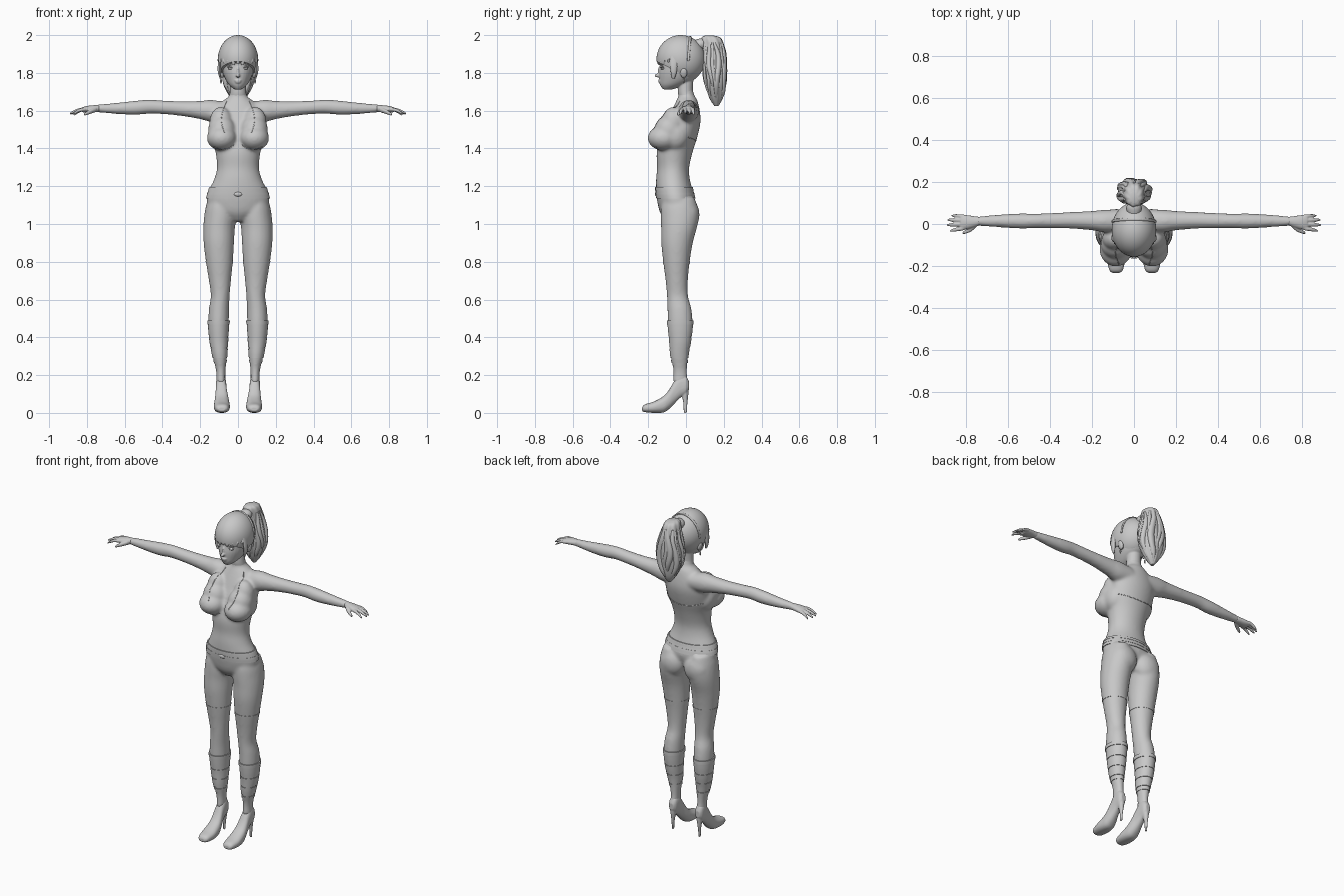
import bpy, bmesh, math, random
from mathutils import Matrix, Vector

if "Cube" in bpy.data.objects:
    bpy.data.objects.remove(bpy.data.objects["Cube"])

random.seed(4)
grey = bpy.data.materials.new("plain_grey")
grey.diffuse_color = (0.58, 0.58, 0.58, 1)
grey.use_nodes = True
grey.node_tree.nodes["Principled BSDF"].inputs["Base Color"].default_value = grey.diffuse_color
BOTH = (1, -1)


def sample(rows, t):
    """Smoothly interpolate a row of numbers; t runs from 0 to len(rows) - 1."""
    i = min(int(t), len(rows) - 2)
    f = t - i
    a, b, c, d = (rows[min(max(k, 0), len(rows) - 1)] for k in (i - 1, i, i + 1, i + 2))
    return [0.5 * (2 * q + (r - p) * f + (2 * p - 5 * q + 4 * r - s) * f * f
                   + (3 * q - p - 3 * r + s) * f ** 3) for p, q, r, s in zip(a, b, c, d)]


def at_height(rows, z):
    """Section of a vertical loft at height z."""
    for i in range(len(rows) - 1):
        hi, lo = rows[i][0], rows[i + 1][0]
        if (hi - z) * (z - lo) >= 0:
            return sample(rows, i + (z - hi) / (lo - hi))
    return rows[-1]


def loft(bm, axis, rows, side=1, n=24, steps=4, flute=0.0, waves=7, power=1.0):
    """Closed loft. Each row is position, a_min, a_max, b_min, b_max; power below 1 squares it off."""
    rings = []
    count = (len(rows) - 1) * steps
    for k in range(count + 1):
        t, a0, a1, b0, b1 = sample(rows, k / steps)
        ring = []
        for j in range(n):
            w = 2 * math.pi * j / n
            m = 1 + flute * math.cos(waves * w + t * 14)
            c, s = (math.copysign(abs(v) ** power, v) for v in (math.cos(w), math.sin(w)))
            a = (a0 + a1) / 2 + (a1 - a0) / 2 * c * m
            b = (b0 + b1) / 2 + (b1 - b0) / 2 * s * m
            co = {'z': (a, b, t), 'x': (t, a, b), 'y': (a, t, b)}[axis]
            ring.append(bm.verts.new((co[0] * side, co[1], co[2])))
        rings.append(ring)
    for p, q in zip(rings, rings[1:]):
        for j in range(n):
            bm.faces.new((p[j], p[(j + 1) % n], q[(j + 1) % n], q[j]))
    bm.faces.new(rings[0])
    bm.faces.new(rings[-1])


def ball(bm, centre, radii, seg=24, tilt=0):
    m = (Matrix.Translation(centre) @ Matrix.Rotation(tilt, 4, 'Y')
         @ Matrix.Diagonal((*radii, 1)))
    bmesh.ops.create_uvsphere(bm, u_segments=seg, v_segments=seg // 2, radius=1, matrix=m)


def finish(bm, name, voxel=0, smooth=0):
    bmesh.ops.recalc_face_normals(bm, faces=bm.faces)
    me = bpy.data.meshes.new(name)
    bm.to_mesh(me)
    bm.free()
    ob = bpy.data.objects.new(name, me)
    bpy.context.collection.objects.link(ob)
    me.materials.append(grey)
    bpy.ops.object.select_all(action='DESELECT')
    bpy.context.view_layer.objects.active = ob
    ob.select_set(True)
    if voxel:
        r = ob.modifiers.new("fuse", 'REMESH')
        r.mode, r.voxel_size = 'VOXEL', voxel
        s = ob.modifiers.new("soften", 'SMOOTH')
        s.factor, s.iterations = 0.5, smooth
        bpy.ops.object.convert(target='MESH')
    bpy.ops.object.shade_smooth_by_angle(angle=math.radians(50))
    return ob


def sym(rows):
    return [(z, -w, w, y0, y1) for z, w, y0, y1 in rows]


# Body: torso, bust, hips, legs and arms fused into one skin
torso = sym([(1.72, .043, -.045, .035), (1.68, .046, -.04, .045), (1.655, .075, -.05, .06),
             (1.60, .13, -.075, .073), (1.54, .139, -.10, .077), (1.46, .137, -.135, .06),
             (1.38, .119, -.155, .035), (1.30, .111, -.153, .017), (1.24, .125, -.158, .02),
             (1.18, .153, -.158, .035), (1.12, .166, -.152, .048), (1.06, .135, -.137, .03),
             (1.015, .04, -.105, 0)])
leg = [(1.14, .04, .155, -.12, .045), (1.09, .014, .171, -.132, .062), (1.04, .008, .179, -.134, .069),
       (.98, .016, .184, -.132, .058), (.90, .021, .182, -.131, .036), (.80, .027, .17, -.121, .02),
       (.70, .037, .154, -.108, .01), (.62, .044, .144, -.101, .011), (.55, .047, .154, -.098, .029),
       (.47, .049, .157, -.096, .035), (.38, .054, .149, -.087, .025), (.30, .059, .134, -.081, .011),
       (.22, .066, .116, -.067, .006), (.16, .066, .115, -.07, .012)]
arm = [(.06, -.04, .07, 1.54, 1.645), (.14, -.04, .068, 1.54, 1.657), (.20, -.03, .062, 1.555, 1.652),
       (.30, -.022, .057, 1.572, 1.65), (.40, -.02, .052, 1.582, 1.654), (.47, -.02, .049, 1.584, 1.658),
       (.54, -.022, .05, 1.578, 1.653), (.64, -.016, .045, 1.582, 1.642), (.75, -.008, .035, 1.592, 1.632)]
bm = bmesh.new()
loft(bm, 'z', torso, n=32)
for s in BOTH:
    loft(bm, 'z', leg, s)
    loft(bm, 'x', arm, s)
    ball(bm, (s * .086, -.118, 1.455), (.079, .085, .066))
    ball(bm, (s * .085, -.092, 1.495), (.074, .075, .08), tilt=s * .1)
    ball(bm, (s * .09, -.068, 1.535), (.062, .06, .085))
    ball(bm, (s * .10, -.06, 1.47), (.056, .075, .08))
    ball(bm, (s * .083, .012, 1.05), (.08, .06, .085))
body = finish(bm, "body", .008, 10)

# Hands with curved fingers and thumb
for s, label in zip(BOTH, ("left", "right")):
    bm = bmesh.new()
    loft(bm, 'x', [(.735, -.007, .034, 1.593, 1.631), (.765, -.017, .038, 1.592, 1.629),
                   (.80, -.026, .043, 1.590, 1.625), (.825, -.027, .044, 1.592, 1.618)], s)
    for y, spread, tip, drop in ((-.02, -.012, .875, .026), (-.001, -.004, .89, .022),
                                 (.018, .002, .888, .025), (.036, .004, .868, .03)):
        rows = []
        for k, r in enumerate((.0100, .0098, .009, .008, .004)):
            f = k / 4
            cy, cz = y + spread * f, 1.607 - drop * f * f
            rows.append((.81 + (tip - .81) * f, cy - r, cy + r, cz - r, cz + r))
        loft(bm, 'x', rows, s, n=12)
    loft(bm, 'x', [(.75, -.016, .012, 1.593, 1.62), (.775, -.036, -.01, 1.585, 1.61),
                   (.80, -.046, -.027, 1.577, 1.597), (.815, -.049, -.037, 1.572, 1.586)], s, n=12)
    finish(bm, label + "_hand", .0035, 2)

# Head with nose, lips, brows and ears
bm = bmesh.new()
loft(bm, 'z', sym([(1.713, .02, -.122, -.07), (1.735, .046, -.136, -.01), (1.765, .066, -.141, .045),
                   (1.80, .08, -.143, .075), (1.84, .088, -.139, .088), (1.88, .092, -.143, .088),
                   (1.94, .08, -.125, .07), (1.985, .035, -.07, .03)]), n=32)
loft(bm, 'z', sym([(1.78, .04, -.04, .04), (1.70, .043, -.043, .037), (1.66, .05, -.035, .05)]))
ball(bm, (0, -.148, 1.786), (.011, .019, .010))
ball(bm, (0, -.138, 1.806), (.008, .012, .028))
ball(bm, (0, -.138, 1.760), (.019, .010, .005))
ball(bm, (0, -.137, 1.751), (.016, .010, .006))
for s in BOTH:
    ball(bm, (s * .036, -.125, 1.843), (.023, .012, .004), tilt=s * -.1)
    ball(bm, (s * .088, -.012, 1.80), (.010, .019, .028), tilt=s * .25)
finish(bm, "head", .004, 4)

# Eyes with upper lids, and drop earrings
bm = bmesh.new()
for s in BOTH:
    ball(bm, (s * .037, -.122, 1.823), (.017, .012, .007), 16)
    ball(bm, (s * .038, -.123, 1.829), (.020, .013, .003), 16, tilt=s * -.12)
finish(bm, "eyes")
bm = bmesh.new()
for s in BOTH:
    ball(bm, (s * .09, -.012, 1.758), (.005, .005, .014), 12)
finish(bm, "earrings")

# Hair cap trimmed from the fringe down to the nape
bm = bmesh.new()
ball(bm, (0, -.027, 1.873), (.106, .129, .127), 48)
bmesh.ops.bisect_plane(bm, geom=bm.verts[:] + bm.edges[:] + bm.faces[:], plane_co=(0, -.15, 1.858),
                       plane_no=(0, .5, 1), clear_inner=True)
bmesh.ops.holes_fill(bm, edges=[e for e in bm.edges if e.is_boundary])
finish(bm, "hair_cap")

# Fringe points and side locks framing the face
bm = bmesh.new()
for k in range(-4, 5):
    w = k * .25
    x, y = .097 * math.sin(w), -.027 - .119 * math.cos(w)
    loft(bm, 'z', [(1.885, x - .010, x + .010, y + .002, y + .012),
                   (1.865, x - .015, x + .015, y - .007, y + .008),
                   (1.847 - .006 * abs(k % 2), x - .005, x + .005, y - .004, y + .004)], n=12)
for s in BOTH:
    loft(bm, 'z', [(1.89, .085, .099, -.085, -.035), (1.84, .090, .107, -.085, -.045),
                   (1.80, .090, .106, -.08, -.05), (1.77, .088, .096, -.074, -.060)], s, n=12)
finish(bm, "fringe_locks")

# Hairband over the crown
bm = bmesh.new()
for k in range(61):
    w = math.pi * k / 60
    ball(bm, (.103 * math.cos(w), .012 + .01 * math.sin(w), 1.866 + .124 * math.sin(w)), (.006, .009, .006), 8)
finish(bm, "hairband", .004, 3)

# Ponytail: fluted core, loose wavy strands and a tie
tail = sym([(1.997, .022, .10, .15), (1.98, .042, .082, .188), (1.91, .058, .09, .207),
            (1.82, .076, .093, .212), (1.74, .074, .103, .208), (1.67, .042, .122, .195),
            (1.625, .01, .15, .172)])
bm = bmesh.new()
loft(bm, 'z', tail, n=56, steps=6, flute=.035, waves=9)
for k in range(16):
    w = 2 * math.pi * k / 16 + random.uniform(-.15, .15)
    end, sway, fat = random.uniform(1.62, 1.74), random.uniform(0, 6.3), random.uniform(.9, 1.4)
    rows = []
    for j in range(7):
        z = 1.96 + (end - 1.96) * j / 6
        _, a0, a1, b0, b1 = at_height(tail, z)
        turn = w + .14 * math.sin(j * 1.1 + sway)
        x = .9 * a1 * math.cos(turn)
        y = (b0 + b1) / 2 + .46 * (b1 - b0) * math.sin(turn)
        r = (.008, .012, .015, .016, .015, .011, .002)[j] * fat
        rows.append((z, x - r, x + r, y - r * .8, y + r * .8))
    loft(bm, 'z', rows, n=10, steps=3)
finish(bm, "ponytail")
bm = bmesh.new()
loft(bm, 'y', [(.05, -.03, .03, 1.925, 1.975), (.075, -.036, .036, 1.922, 1.982), (.10, -.03, .03, 1.925, 1.98)])
finish(bm, "hair_tie")


def band(bm, rows, top, bottom, off, side=1):
    """Raised cuff that follows a vertical loft."""
    out = []
    for z in (top, (top + bottom) / 2, bottom):
        _, a0, a1, b0, b1 = at_height(rows, z)
        out.append((z, a0 - off, a1 + off, b0 - off, b1 + off))
    loft(bm, 'z', out, side, n=40)


# Waistband with ridges and a buckle
bm = bmesh.new()
for top, bottom, off in ((1.195, 1.178, .005), (1.178, 1.135, .003), (1.165, 1.155, .0045)):
    band(bm, torso, top, bottom, off)
ball(bm, (0, -.157, 1.158), (.022, .008, .012))
finish(bm, "belt")

# Shorts hems, boot cuffs and calf wraps
bm = bmesh.new()
for s in BOTH:
    band(bm, leg, .803, .79, .001, s)
finish(bm, "shorts_hems")
bm = bmesh.new()
for s in BOTH:
    for top, bottom, off in ((.49, .468, .005), (.468, .405, .002), (.40, .345, .0025),
                             (.34, .29, .0025), (.28, .265, .002)):
        band(bm, leg, top, bottom, off, s)
finish(bm, "boot_wraps")

# High-heeled shoes
for s, label in zip(BOTH, ("left", "right")):
    bm = bmesh.new()
    loft(bm, 'y', [(-.232, .068, .104, .010, .03), (-.218, .052, .118, .004, .045), (-.17, .043, .128, 0, .06),
                   (-.12, .045, .126, .002, .088), (-.09, .051, .122, .02, .122), (-.06, .059, .118, .05, .172),
                   (-.03, .062, .117, .08, .205), (0, .065, .115, .10, .195), (.016, .076, .104, .125, .165)],
         s, power=.85)
    loft(bm, 'z', [(.14, .07, .11, -.03, .016), (.10, .074, .106, -.024, .013), (.05, .083, .099, -.014, .008),
                   (0, .085, .097, -.012, .004)], s, n=16)
    finish(bm, label + "_shoe", .004, 2)


def cord(name, points, from_y, thick=.002):
    """Thin piping laid on the body by casting x, z points along y."""
    cu = bpy.data.curves.new(name, 'CURVE')
    cu.dimensions, cu.bevel_depth, cu.bevel_resolution = '3D', thick, 1
    hits = []
    for i in range(len(points) * 6 - 5):
        x, z = sample(points, i / 6)
        ok, co, _, _ = body.ray_cast(Vector((x, from_y, z)), Vector((0, -from_y, 0)))
        if ok:
            hits.append(co)
    sp = cu.splines.new('POLY')
    sp.points.add(len(hits) - 1)
    for p, co in zip(sp.points, hits):
        p.co = (*co, 1)
    cu.materials.append(grey)
    bpy.context.collection.objects.link(bpy.data.objects.new(name, cu))


# Halter top piping and back strap
for s, label in zip(BOTH, ("left", "right")):
    cord(label + "_halter_edge", [(s * .06, 1.65), (s * .08, 1.60), (s * .088, 1.54), (s * .07, 1.48)], -1)
    cord(label + "_cup_hem", [(s * .02, 1.42), (s * .05, 1.40), (s * .09, 1.395), (s * .13, 1.41)], -1)
cord("back_strap", [(-.125, 1.46), (-.06, 1.445), (0, 1.44), (.06, 1.445), (.125, 1.46)], 1)
